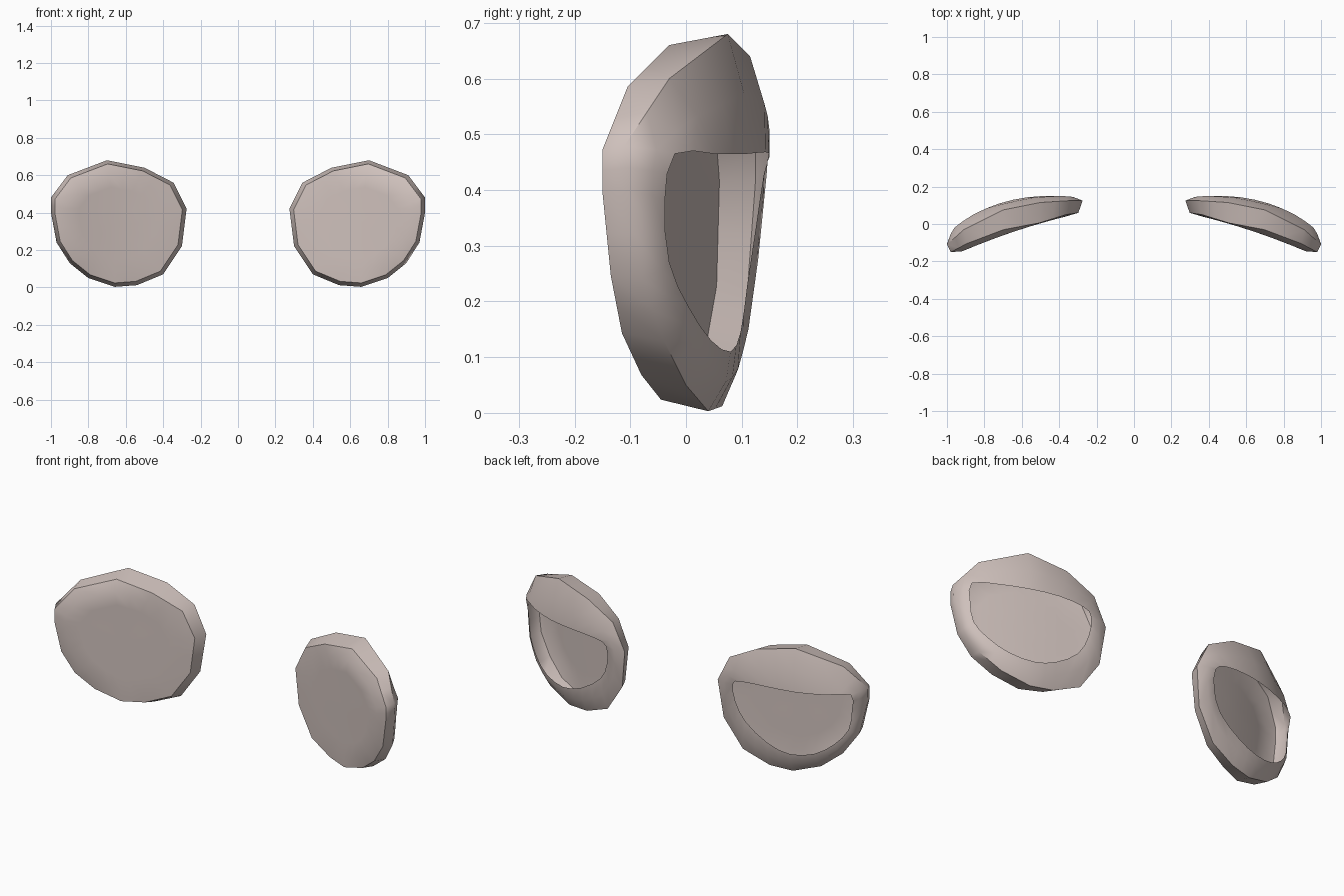
import bpy, bmesh, math
from mathutils import Vector

if "Cube" in bpy.data.objects:
    bpy.data.objects.remove(bpy.data.objects["Cube"])

mat = bpy.data.materials.new("warm_grey")
mat.diffuse_color = (0.62, 0.53, 0.50, 1)
mat.use_nodes = True
mat.node_tree.nodes["Principled BSDF"].inputs["Base Color"].default_value = mat.diffuse_color

# Faceted outline of one pad: x, z, front y, back y
RIM = [(.70, .68, -.03, .075), (.91, .60, -.105, -.03), (1.0, .48, -.15, -.11),
       (1.0, .40, -.15, -.105), (.97, .24, -.135, -.08), (.90, .13, -.115, -.04),
       (.80, .05, -.08, .0), (.66, .003, -.045, .04), (.54, .012, -.005, .065),
       (.40, .07, .03, .09), (.30, .22, .055, .11), (.275, .42, .06, .125),
       (.345, .56, .05, .125), (.50, .64, .005, .115)]
# Half-moon opening at the back: x, y, z
OPENING = [(.72, .11, .465), (.86, .05, .465), (.96, -.02, .465), (.955, -.038, .38),
           (.94, -.03, .27), (.88, .005, .19), (.79, .045, .13), (.67, .08, .11),
           (.55, .098, .145), (.43, .11, .23), (.38, .125, .33), (.375, .14, .43),
           (.43, .15, .46), (.57, .143, .468)]
CX, CZ = .65, .35


def front_y(x):
    t = x - .28
    return .06 - .22 * t - .16 * t * t


def doubled(pts, smooth):
    """Insert one point between neighbours, straight or along a smooth curve."""
    n, out = len(pts), []
    for i in range(n):
        a, b, c, d = (pts[(i + k) % n] for k in (-1, 0, 1, 2))
        mid = (b + c) / 2
        if smooth:
            mid = (b + c) * .5625 - (a + d) * .0625
        out += [b, mid]
    return out


def inset(p, s, y):
    return Vector((CX + (p.x - CX) * s, y, CZ + (p.z - CZ) * s))


def make_pad(name, side):
    back = doubled([Vector((x, yb, z)) for x, z, yf, yb in RIM], False)
    front = doubled([inset(Vector((x, 0, z)), .94, yf) for x, z, yf, yb in RIM], False)
    hole = doubled([Vector(p) for p in OPENING], True)
    # Gently bulged back strip between rim and opening
    strip = [(a + b) / 2 + Vector((0, .012, 0)) for a, b in zip(back, hole)]
    # Rings of the curved front sheet
    inner = []
    for s in (.3, .6, .82):
        ring = []
        for p in front:
            q = inset(p, s, 0)
            q.y = front_y(q.x)
            ring.append(q)
        inner.append(ring)
    rings = inner + [front, back, strip, hole]

    bm = bmesh.new()
    flip = lambda p: bm.verts.new((p.x * side, p.y, p.z))
    vs = [[flip(p) for p in r] for r in rings]
    centre = flip(Vector((CX, front_y(CX), CZ)))
    n = len(front)
    for i in range(n):
        j = (i + 1) % n
        bm.faces.new((centre, vs[0][j], vs[0][i]))
        for a, b in zip(vs, vs[1:]):
            bm.faces.new((a[i], a[j], b[j], b[i]))
    bmesh.ops.recalc_face_normals(bm, faces=bm.faces)
    # The front sheet must face forward
    if sum(f.normal.y for f in centre.link_faces) > 0:
        bmesh.ops.reverse_faces(bm, faces=bm.faces)
    me = bpy.data.meshes.new(name)
    bm.to_mesh(me)
    bm.free()
    me.materials.append(mat)
    ob = bpy.data.objects.new(name, me)
    bpy.context.collection.objects.link(ob)
    bpy.ops.object.select_all(action='DESELECT')
    ob.select_set(True)
    bpy.context.view_layer.objects.active = ob
    bpy.ops.object.shade_smooth_by_angle(angle=math.radians(50))


# Mirrored pair of hollow pads
make_pad("right_pad", 1)
make_pad("left_pad", -1)
